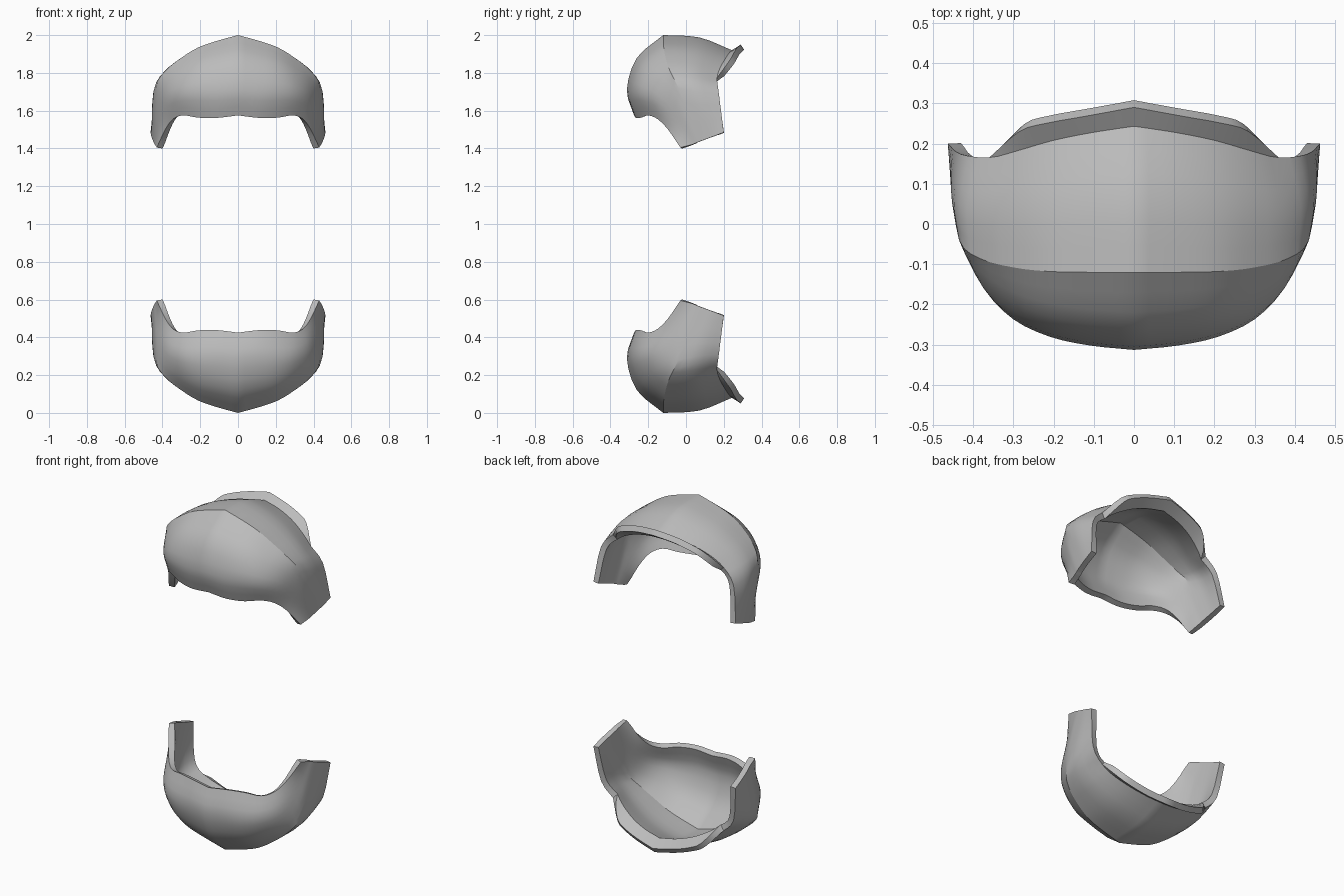
import bpy
import bmesh
from mathutils import Vector

STEPS = 3          # subdivisions between guide points
THICKNESS = 0.033

cube = bpy.data.objects.get("Cube")
if cube:
    bpy.data.objects.remove(cube, do_unlink=True)

grey = bpy.data.materials.new("plain grey")
grey.use_nodes = True
grey.diffuse_color = (0.5, 0.5, 0.5, 1)
grey.node_tree.nodes["Principled BSDF"].inputs["Base Color"].default_value = (0.5, 0.5, 0.5, 1)

# Guide curves of one half shell, each running from the centre line to the side tip
rim = [(0, -.275, 1.575), (.11, -.265, 1.562), (.21, -.237, 1.563), (.29, -.2, 1.575),
       (.345, -.15, 1.555), (.385, -.095, 1.5), (.43, -.03, 1.405)]
bulge = [(0, -.313, 1.71), (.11, -.302, 1.70), (.21, -.28, 1.70), (.3, -.237, 1.69),
         (.37, -.165, 1.66), (.41, -.075, 1.58), (.44, .03, 1.42)]
shoulder = [(0, -.26, 1.88), (.11, -.25, 1.86), (.21, -.23, 1.84), (.3, -.195, 1.8),
            (.383, -.13, 1.745), (.43, -.05, 1.65), (.445, .055, 1.43)]
ridge = [(0, -.12, 2), (.11, -.12, 1.97), (.21, -.118, 1.935), (.3, -.108, 1.88),
         (.385, -.085, 1.81), (.435, -.04, 1.72), (.45, .08, 1.44)]
crown = [(0, .07, 1.988), (.11, .065, 1.96), (.21, .055, 1.925), (.3, .045, 1.875),
         (.392, .04, 1.8), (.448, .06, 1.7), (.458, .14, 1.462)]
crease = [(0, .243, 1.92), (.1, .228, 1.905), (.2, .208, 1.875), (.29, .182, 1.83),
          (.36, .165, 1.775), (.432, .174, 1.69), (.463, .2, 1.485)]
flare = [(0, .29, 1.95), (.12, .268, 1.93), (.22, .25, 1.9), (.285, .23, 1.865), crease[4]]


def spline(points):
    """Smooth curve through all the points."""
    p = [Vector(q) for q in points]
    p = [p[0] * 2 - p[1]] + p + [p[-1] * 2 - p[-2]]
    out = []
    for a, b, c, d in zip(p, p[1:], p[2:], p[3:]):
        for k in range(STEPS):
            t = k / STEPS
            out.append(0.5 * (2 * b + (c - a) * t + (2 * a - 5 * b + 4 * c - d) * t ** 2
                              + (3 * b - a - 3 * c + d) * t ** 3))
    return out + [p[-2]]


def build_shell(name, flipped):
    bm = bmesh.new()
    guides = [spline(g) for g in (rim, bulge, shoulder, ridge, crown, crease)]
    lip = spline(flare)
    columns = []
    for i, column in enumerate(zip(*guides)):
        front, top = spline(column[:4]), spline(column[3:])
        columns.append([bm.verts.new(v) for v in front + top[1:]])
    ridge_row = 3 * STEPS

    # Domed skin, then the turned-up lip on the back edge
    for a, b in zip(columns, columns[1:]):
        for j in range(len(a) - 1):
            bm.faces.new((a[j], b[j], b[j + 1], a[j + 1]))
    edge = [c[-1] for c in columns]
    lip_verts = [bm.verts.new(v) for v in lip[:-1]] + [edge[len(lip) - 1]]
    for i in range(len(lip) - 1):
        corners = [edge[i], edge[i + 1], lip_verts[i + 1], lip_verts[i]]
        bm.faces.new(list(dict.fromkeys(corners)))

    # Crisp fold along the ridge and at the foot of the lip
    for i in range(5 * STEPS):
        bm.edges.get((columns[i][ridge_row], columns[i + 1][ridge_row])).smooth = False
        if i < len(lip) - 1:
            bm.edges.get((edge[i], edge[i + 1])).smooth = False

    if flipped:
        for v in bm.verts:
            v.co.z = 2 - v.co.z
        bmesh.ops.reverse_faces(bm, faces=bm.faces[:])
    mesh = bpy.data.meshes.new(name)
    bm.to_mesh(mesh)
    bm.free()
    mesh.materials.append(grey)
    obj = bpy.data.objects.new(name, mesh)
    bpy.context.collection.objects.link(obj)

    mirror = obj.modifiers.new("mirror", 'MIRROR')
    mirror.use_clip = True
    solid = obj.modifiers.new("thickness", 'SOLIDIFY')
    solid.thickness = THICKNESS
    solid.offset = -1
    solid.use_even_offset = True
    bpy.ops.object.select_all(action='DESELECT')
    bpy.context.view_layer.objects.active = obj
    obj.select_set(True)
    for m in ("mirror", "thickness"):
        bpy.ops.object.modifier_apply(modifier=m)
    bpy.ops.object.shade_smooth_by_angle(angle=0.6)


build_shell("upper_shell", False)
build_shell("lower_shell", True)
